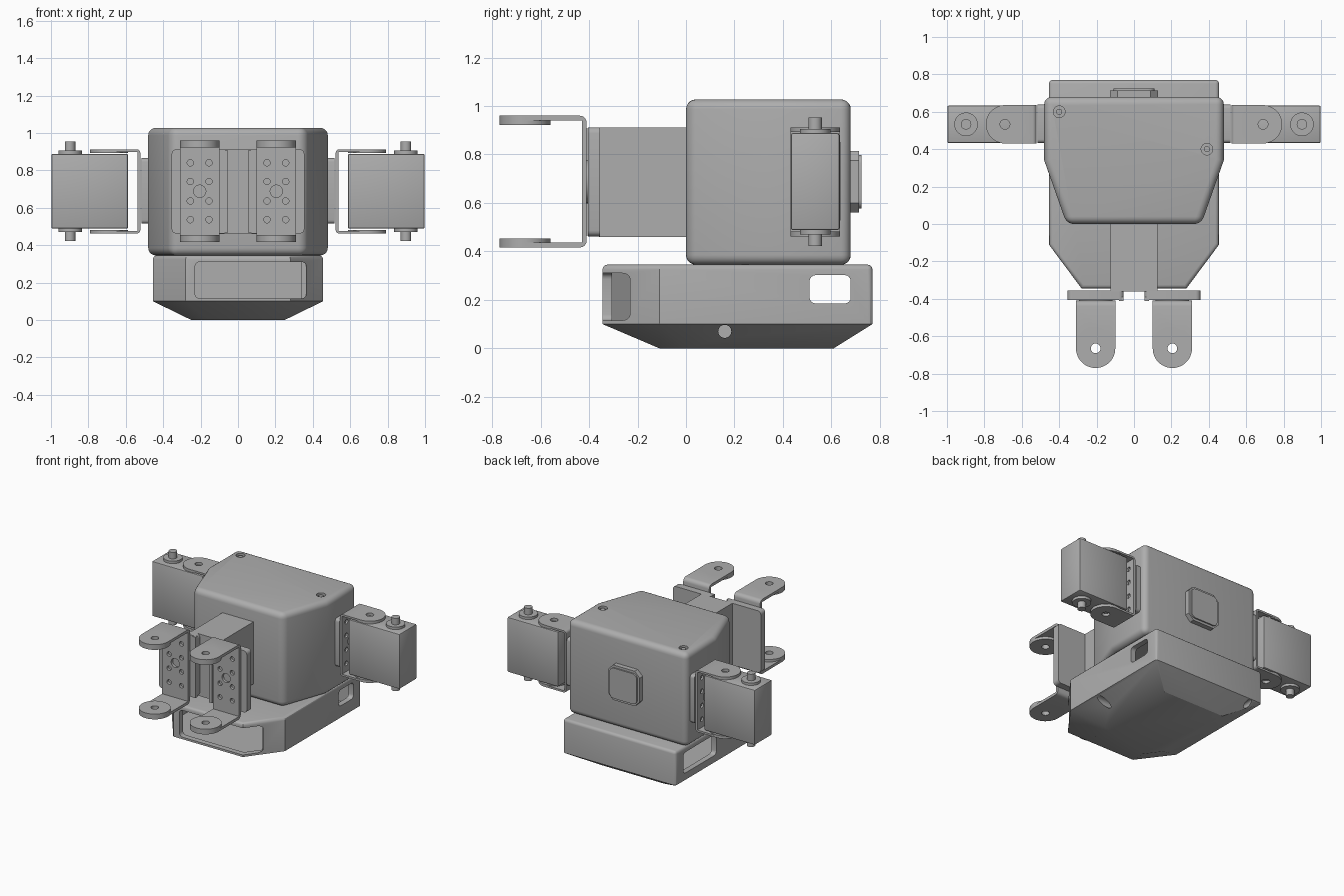
import bpy, bmesh, math
from mathutils import Matrix, Vector

cube = bpy.data.objects.get("Cube")
if cube:
    bpy.data.objects.remove(cube)

GREY = (0.42, 0.42, 0.42, 1)
mat = bpy.data.materials.new("plain grey")
mat.use_nodes = True
mat.diffuse_color = GREY
mat.node_tree.nodes["Principled BSDF"].inputs["Base Color"].default_value = GREY


def finish(name, bm):
    bmesh.ops.recalc_face_normals(bm, faces=bm.faces)
    me = bpy.data.meshes.new(name)
    bm.to_mesh(me)
    bm.free()
    me.materials.append(mat)
    ob = bpy.data.objects.new(name, me)
    bpy.context.collection.objects.link(ob)
    return ob


def loft(name, rings):
    """Closed solid through rings of equal point count."""
    bm = bmesh.new()
    loops = [[bm.verts.new(p) for p in ring] for ring in rings]
    n = len(loops[0])
    for a, b in zip(loops, loops[1:]):
        for i in range(n):
            bm.faces.new((a[i], a[(i + 1) % n], b[(i + 1) % n], b[i]))
    bm.faces.new(loops[0])
    bm.faces.new(loops[-1])
    return finish(name, bm)


def ring(plan, z):
    return [(x, y, z) for x, y in plan]


def box(name, x, y, z):
    plan = [(x[0], y[0]), (x[1], y[0]), (x[1], y[1]), (x[0], y[1])]
    return loft(name, [ring(plan, z[0]), ring(plan, z[1])])


def cyl(name, centre, r, depth, axis="Z", sides=32):
    bm = bmesh.new()
    bmesh.ops.create_cone(bm, cap_ends=True, segments=sides, radius1=r, radius2=r, depth=depth)
    turn = Vector((0, 0, 1)).rotation_difference(
        {"X": Vector((1, 0, 0)), "Y": Vector((0, 1, 0)), "Z": Vector((0, 0, 1))}[axis])
    bm.transform(Matrix.Translation(centre) @ turn.to_matrix().to_4x4())
    return finish(name, bm)


def bake(ob):
    dg = bpy.context.evaluated_depsgraph_get()
    me = bpy.data.meshes.new_from_object(ob.evaluated_get(dg))
    ob.modifiers.clear()
    ob.data = me
    return ob


def bevel(ob, width, segments=4):
    m = ob.modifiers.new("bevel", "BEVEL")
    m.width, m.segments = width, segments
    m.limit_method, m.angle_limit = "ANGLE", math.radians(30)
    return bake(ob)


def boolean(ob, other, op="DIFFERENCE"):
    m = ob.modifiers.new("bool", "BOOLEAN")
    m.operation, m.object, m.solver = op, other, "EXACT"
    bake(ob)
    bpy.data.objects.remove(other)
    return ob


def bevel_edges(ob, test, width, segments=4):
    bm = bmesh.new()
    bm.from_mesh(ob.data)
    edges = [e for e in bm.edges if test(e.verts[0].co - e.verts[1].co)]
    bmesh.ops.bevel(bm, geom=edges, offset=width, segments=segments, affect="EDGES", profile=0.5)
    bm.to_mesh(ob.data)
    bm.free()
    return ob


def along(i):
    return lambda d: abs(d[i]) > 0.99 * d.length


def mirrored(half):
    return half + [(-x, y) for x, y in reversed(half)]


# Main housing with two recessed screws in its roof
housing = bevel(loft("main_housing", [ring(mirrored(
    [(0.36, 0), (0.48, 0.34), (0.48, 0.68)]), z) for z in (0.345, 1.027)]), 0.04, 5)
for x, y in ((-0.4, 0.6), (0.39, 0.4)):
    boolean(housing, cyl("cut", (x, y, 1.027), 0.031, 0.06))
    cyl("roof_screw", (x, y, 1.005), 0.016, 0.03)

# Hollow lower tray with sloped underside
wall = mirrored([(0.28, -0.345), (0.455, -0.11), (0.455, 0.77)])
floor = mirrored([(0.17, -0.11), (0.25, 0.0), (0.25, 0.61)])
tray = loft("lower_tray", [ring(floor, 0), ring(wall, 0.1), ring(wall, 0.345)])
bm = bmesh.new()
bm.from_mesh(tray.data)
rim = [e for e in bm.edges if min(v.co.z for v in e.verts) > 0.3
       or (abs(e.verts[0].co.z - e.verts[1].co.z) > 0.2 and e.verts[0].co.y > 0.5)]
bmesh.ops.bevel(bm, geom=rim, offset=0.02, segments=3, affect="EDGES", profile=0.5)
bm.to_mesh(tray.data)
bm.free()
hollow = mirrored([(0.26, -0.305), (0.415, -0.1), (0.415, 0.73)])
boolean(tray, loft("cut", [ring(hollow, 0.105), ring(hollow, 0.315)]))
# Front slot, side windows and drain holes
slots = [((-0.23, 0.365), (-0.5, -0.2), (0.115, 0.31), 1),
         ((0.35, 0.6), (0.51, 0.68), (0.185, 0.302), 0),
         ((-0.6, -0.35), (0.3, 0.68), (0.15, 0.302), 0)]
for x, y, z, axis in slots:
    boolean(tray, bevel_edges(box("cut", x, y, z), along(axis), 0.025))
boolean(tray, cyl("cut", (0.4, 0.16, 0.07), 0.027, 0.2, "X"))
boolean(tray, cyl("cut", (-0.36, 0.72, 0.08), 0.02, 0.14, "Y"))

# Front neck block with two mounting flanges
box("neck_block", (-0.125, 0.125), (-0.36, 0.02), (0.46, 0.912))
for s in (-1, 1):
    xs = sorted((s * 0.055, s * 0.355))
    bevel_edges(box("neck_flange", xs, (-0.405, -0.355), (0.462, 0.912)), along(1), 0.025)
    xs = sorted((s * 0.055, s * 0.08))
    box("flange_rib", xs, (-0.412, -0.39), (0.465, 0.908))


def bracket(name, width, z0, z1, reach, thick, disc, place):
    """U-shaped bracket: back plate, two arms with round pierced ends."""
    t, h = thick, width / 2
    c = [(0, z0), (0, z1), (-reach, z1), (-reach, z1 - t),
         (-t, z1 - t), (-t, z0 + t), (-reach, z0 + t), (-reach, z0)]
    ob = loft(name, [[(x, y, z) for y, z in c] for x in (-h, h)])
    bm = bmesh.new()
    bm.from_mesh(ob.data)
    bends = [e for e in bm.edges if all(v.co.y > -t - 0.001 for v in e.verts)
             and abs(e.verts[0].co.x - e.verts[1].co.x) > h]
    outer = [e for e in bends if e.verts[0].co.y > -t / 2]
    bmesh.ops.bevel(bm, geom=outer, offset=1.4 * t, segments=4, affect="EDGES", profile=0.5)
    bm.to_mesh(ob.data)
    bm.free()
    for z in (z1 - disc / 2, z0 + disc / 2):
        boolean(ob, cyl("end", (0, -reach, z), h, disc, sides=48), "UNION")
    mid = (z0 + z1) / 2
    boolean(ob, cyl("cut", (0, -reach, mid), 0.026, 2))
    # Horn screw pattern in the back plate
    boolean(ob, cyl("cut", (0, 0, mid), 0.033, 0.1, "Y"))
    for dz in (-0.152, -0.052, 0.052, 0.152):
        for dx in (-0.05, 0.05):
            boolean(ob, cyl("cut", (dx, 0, mid + dz), 0.017, 0.1, "Y", 20))
    ob.data.transform(place)


sides = ((1, "left"), (-1, "right"))
for s, side in sides:
    # Forward brackets
    bracket(side + "_front_bracket", 0.21, 0.416, 0.96, 0.255, 0.02, 0.038,
            Matrix.Translation((s * 0.205, -0.41, 0)))
    cyl(side + "_front_horn", (s * 0.205, -0.405, 0.688), 0.09, 0.012, "Y")

    # Shoulder pad and bracket
    cy = 0.533
    bevel_edges(box(side + "_shoulder_pad", sorted((s * 0.47, s * 0.515)),
                    (cy - 0.1, cy + 0.105), (0.515, 0.865)), along(0), 0.02)
    bracket(side + "_side_bracket", 0.205, 0.462, 0.912, 0.168, 0.014, 0.02,
            Matrix.Translation((s * 0.522, cy, 0)) @ Matrix.Rotation(s * math.pi / 2, 4, "Z"))

    # Motor box with through axle
    bevel(box(side + "_motor", sorted((s * 0.588, s * 0.998)),
              (cy - 0.1, cy + 0.1), (0.488, 0.888)), 0.008, 2)
    cyl(side + "_motor_collar", (s * 0.898, cy, 0.688), 0.063, 0.436)
    cyl(side + "_motor_axle", (s * 0.898, cy, 0.688), 0.028, 0.53)

# Rear port: base plate with clipped corners and a rounded cap
bevel_edges(box("rear_port_base", (-0.127, 0.127), (0.67, 0.715), (0.56, 0.815)),
            along(1), 0.04, 1)
cap = box("rear_port_cap", (-0.11, 0.11), (0.7, 0.725), (0.577, 0.798))
bevel_edges(cap, along(1), 0.035)

for ob in bpy.context.scene.objects:
    ob.select_set(ob.type == "MESH")
    if ob.type == "MESH":
        bpy.context.view_layer.objects.active = ob
bpy.ops.object.shade_smooth_by_angle(angle=math.radians(30))
